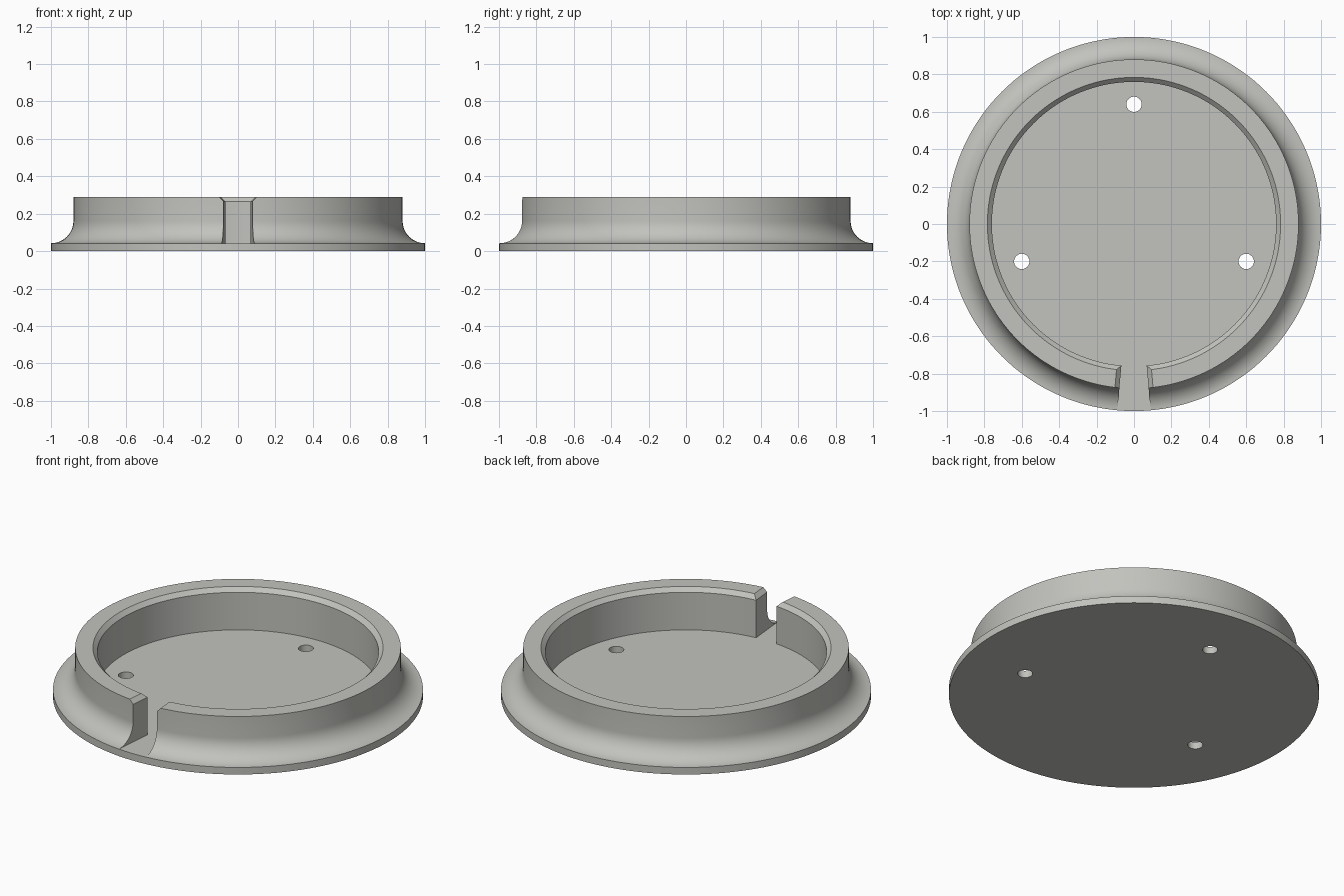
import bpy, bmesh, math
from mathutils import Matrix, Vector

if "Cube" in bpy.data.objects:
    bpy.data.objects.remove(bpy.data.objects["Cube"])

SEG = 144
H, FLOOR, CH = 0.29, 0.042, 0.024       # height, floor level, chamfer
R_BASE, R_OUT, R_IN = 1.0, 0.88, 0.76   # flange, wall outside, wall inside
COVE = R_BASE - R_OUT

grey = bpy.data.materials.new("warm grey")
grey.diffuse_color = (0.54, 0.54, 0.51, 1)
grey.use_nodes = True
grey.node_tree.nodes["Principled BSDF"].inputs["Base Color"].default_value = grey.diffuse_color


def make(name, bm):
    bmesh.ops.recalc_face_normals(bm, faces=bm.faces)
    mesh = bpy.data.meshes.new(name)
    bm.to_mesh(mesh)
    bm.free()
    ob = bpy.data.objects.new(name, mesh)
    bpy.context.collection.objects.link(ob)
    mesh.materials.append(grey)
    return ob


# Dish: revolved profile with flange, concave foot, wall and chamfered inner lip
profile = [(R_BASE, 0)]
for i in range(13):
    a = math.radians(270 - 90 * i / 12)
    profile.append((R_BASE + COVE * math.cos(a), FLOOR + COVE + COVE * math.sin(a)))
profile += [(R_OUT, H), (R_IN + CH, H), (R_IN, H - CH), (R_IN, FLOOR)]
bm = bmesh.new()
rings = []
for r, z in profile:
    rings.append([bm.verts.new((r * math.cos(t), r * math.sin(t), z))
                  for t in (2 * math.pi * k / SEG for k in range(SEG))])
for a, b in zip(rings, rings[1:]):
    for k in range(SEG):
        j = (k + 1) % SEG
        bm.faces.new((a[k], a[j], b[j], b[k]))
bm.faces.new(rings[0])
bm.faces.new(rings[-1])
dish = make("round_dish", bm)

# Slot cutter: radial wedge through the front wall, flared at the top
half_angle = math.radians(5.1)
bm = bmesh.new()
ends = []
for r in (0.6, 1.2):
    w = r * math.tan(half_angle)
    flare = w + CH + 0.1
    section = [(w, FLOOR), (w, H - CH), (flare, H + 0.1)]
    section += [(-x, z) for x, z in reversed(section)]
    ends.append([bm.verts.new((x, -r, z)) for x, z in section])
for k in range(6):
    j = (k + 1) % 6
    bm.faces.new((ends[0][k], ends[0][j], ends[1][j], ends[1][k]))
for e in ends:
    bm.faces.new(e)
slot = make("slot_cutter", bm)

# Screw hole cutters
bm = bmesh.new()
for x, y in ((0, 0.64), (-0.6, -0.2), (0.6, -0.2)):
    bmesh.ops.create_cone(bm, cap_ends=True, segments=32, radius1=0.041, radius2=0.041,
                          depth=0.2, matrix=Matrix.Translation(Vector((x, y, 0.03))))
holes = make("hole_cutter", bm)

# Cut the slot and the holes
bpy.context.view_layer.objects.active = dish
dish.select_set(True)
for cutter in (slot, holes):
    cutter.hide_render = True
    mod = dish.modifiers.new(cutter.name, 'BOOLEAN')
    mod.operation = 'DIFFERENCE'
    mod.solver = 'EXACT'
    mod.object = cutter
    bpy.ops.object.modifier_apply(modifier=mod.name)
    bpy.data.objects.remove(cutter)

bpy.ops.object.shade_smooth_by_angle(angle=math.radians(30))
